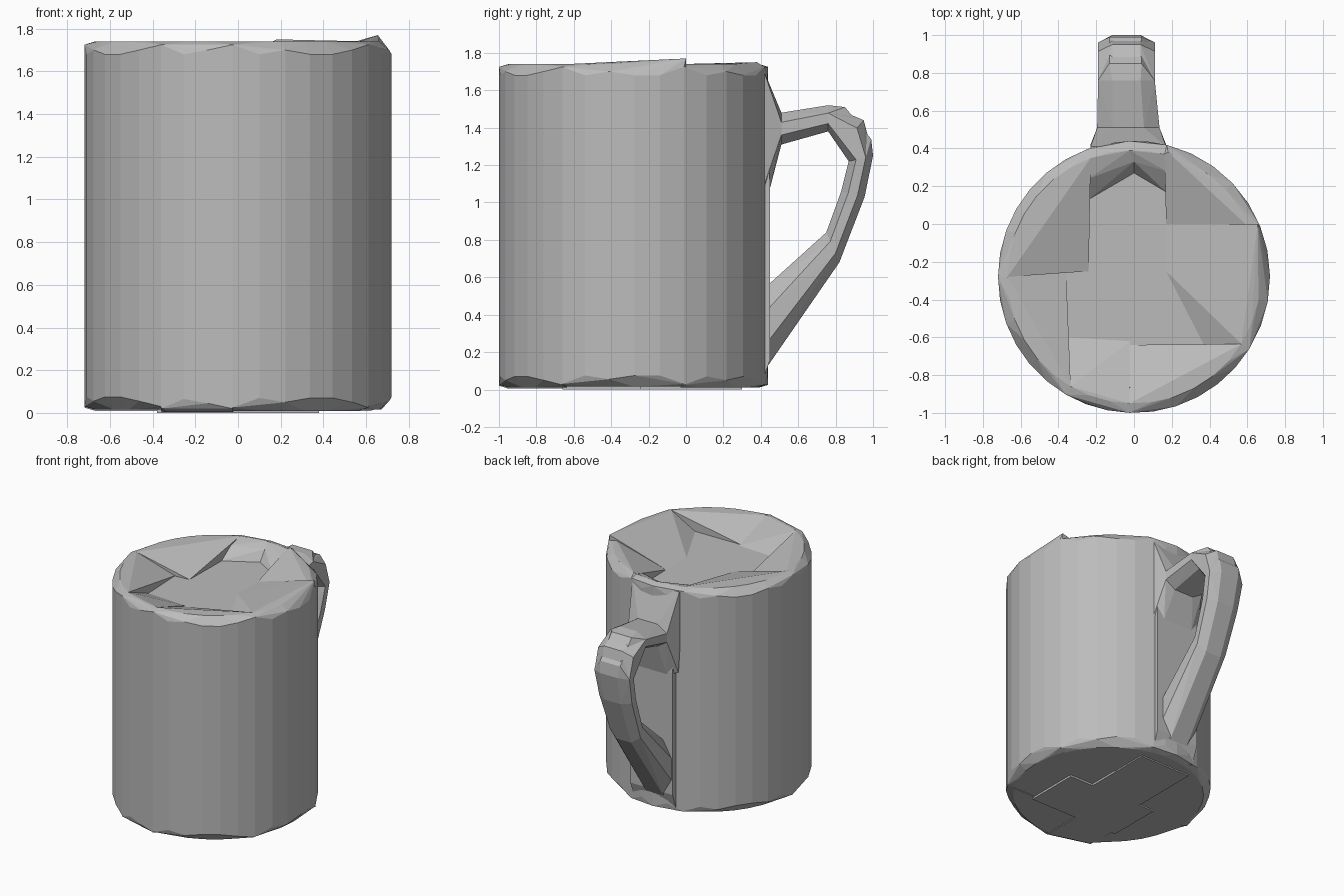
import bpy, bmesh
from math import sin, cos, radians

cube = bpy.data.objects.get("Cube")
if cube:
    bpy.data.objects.remove(cube)

grey = bpy.data.materials.new("plain_grey")
grey.use_nodes = True
GREY = (0.5, 0.5, 0.5, 1)
grey.diffuse_color = GREY
grey.node_tree.nodes["Principled BSDF"].inputs["Base Color"].default_value = GREY

CENTRE_Y = -0.28
RADIUS, RIM_RADIUS = 0.72, 0.67
TOP, FLOOR, BASE = 1.74, 1.63, 0.01


def hull(name, points):
    """Flat-shaded convex solid around the points."""
    bm = bmesh.new()
    for p in points:
        bm.verts.new(p)
    found = bmesh.ops.convex_hull(bm, input=bm.verts)
    loose = set(found["geom_interior"]) | set(found["geom_unused"])
    bmesh.ops.delete(bm, geom=[v for v in loose if isinstance(v, bmesh.types.BMVert)],
                     context='VERTS')
    bmesh.ops.recalc_face_normals(bm, faces=bm.faces)
    mesh = bpy.data.meshes.new(name)
    bm.to_mesh(mesh)
    bm.free()
    mesh.materials.append(grey)
    obj = bpy.data.objects.new(name, mesh)
    bpy.context.collection.objects.link(obj)
    return obj


def polar(angle, r, z):
    a = radians(angle)
    return (r * cos(a), CENTRE_Y + r * sin(a), z)


def wall(name, start, end, inner, extra=(), base=BASE):
    """Wedge of the body: chamfered outer arc, sloping in to inner corners."""
    n = max(2, round((end - start) / 10))
    pts = list(extra)
    for i in range(n + 1):
        a = start + (end - start) * i / n
        chamfer = 0.015 if i in (0, n) else 0.06 - 0.02 * (i % 3 == 2)
        pts += [polar(a, RADIUS, TOP - chamfer), polar(a, RADIUS, base + chamfer),
                polar(a, RIM_RADIUS, TOP), polar(a, RIM_RADIUS, base)]
    for x, y in inner:
        pts += [(x, y, FLOOR), (x, y, base)]
    hull(name, pts)


# Body wedges, overlapping around the cup
wall("wall_back_right", 110, 180, [(-0.24, -0.25)])
wall("wall_front_right", 180, 240, [(-0.36, -0.25)], base=0.015)
wall("wall_front_middle", 240, 268, [(-0.36, -0.6), (-0.02, -0.62)], base=0.005)
wall("wall_front_left", 268, 328, [(-0.02, -0.64)])
wall("wall_left", 328, 382, [(0.17, 0), (0.17, -0.25), (0.37, -0.64)],
     [(0.655, 0, 1.77)], base=0.015)
wall("wall_back_left", 22, 76, [(0.17, 0)], [(0.18, 0.38, 1.75)])
wall("wall_back_middle_left", 76, 92, [(0.17, 0.17), (0, 0.27)],
     [(0.17, 0.28, 1.71), (0, 0.33, 1.71)])
wall("wall_back_middle_right", 92, 110, [(0, 0.27), (-0.24, 0.13)],
     [(0, 0.33, 1.71), (-0.24, 0.24, 1.71)])

# Flat floor of the shallow top recess, carried down to the base
for name, x0, x1, y0, y1 in [("floor_front", -0.38, 0.38, -0.66, -0.24),
                             ("floor_back", -0.25, 0.18, -0.26, 0.3)]:
    hull(name, [(x, y, z) for x in (x0, x1) for y in (y0, y1) for z in (0, FLOOR)])


def ring(inner, outer, half=0.15, mid=-0.04):
    """Eight-sided handle section between an inner and an outer (y, z) point."""
    pts = []
    for t, w in ((0, 0.5), (0.3, 1), (0.7, 1), (1, 0.5)):
        y, z = (i + (o - i) * t for i, o in zip(inner, outer))
        pts += [(mid - half * w, y, z), (mid + half * w, y, z)]
    return pts


# Plate behind the handle
hull("handle_plate", [(x, y, z) for x in (-0.2, 0.16)
                      for y, z in ((0.3, 0.02), (0.4, 0.02), (0.45, 0.16),
                                   (0.45, 1.1), (0.4, 1.7), (0.3, 1.6))])

# Flared upper mount
root = ring((0.51, 1.31), (0.51, 1.48), 0.165, -0.03)
hull("handle_mount", root + [(x, y, z) for x in (-0.23, 0.17)
                             for y, z in ((0.36, 1.72), (0.41, 1.72), (0.42, 1.1))]
     + [(x, 0.45, 1.08) for x in (-0.15, 0.1)])

# Handle segments from the upper mount round to the lower joint
sections = [
    root,
    ring((0.76, 1.38), (0.76, 1.52)),
    ring((0.83, 1.3), (0.95, 1.44)),
    ring((0.87, 1.22), (1.0, 1.25)),
    ring((0.83, 1.06), (0.955, 1.03), 0.14),
    ring((0.75, 0.84), (0.82, 0.68), 0.13),
    ring((0.44, 0.56), (0.44, 0.13), 0.15),
]
for i, (a, b) in enumerate(zip(sections, sections[1:])):
    hull("handle_segment_%d" % (i + 1), a + b)

# Rounded knuckle at the top of the bend
hull("handle_knuckle", sections[1] + sections[3]
     + [(x, y, z) for x in (-0.13, 0.04) for y, z in ((0.85, 1.51), (0.99, 1.34))])
